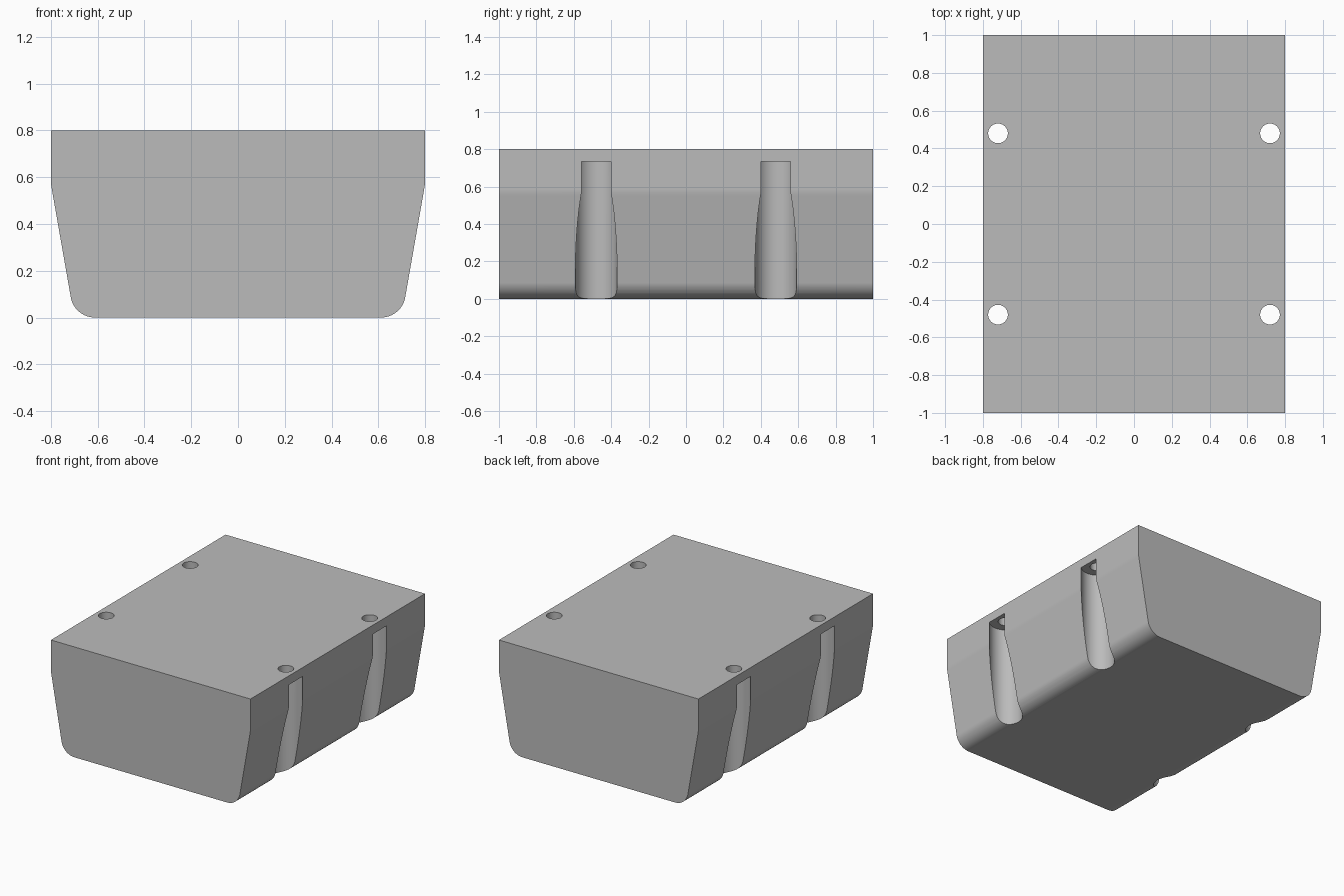
import bpy
import bmesh
import math
from mathutils import Vector

cube = bpy.data.objects.get("Cube")
if cube:
    bpy.data.objects.remove(cube, do_unlink=True)

grey = bpy.data.materials.new("light grey")
grey.use_nodes = True
colour = (0.5, 0.5, 0.5, 1)
grey.diffuse_color = colour
grey.node_tree.nodes["Principled BSDF"].inputs["Base Color"].default_value = colour


def fillet(prev, corner, nxt, radius, steps):
    """Points of an arc that rounds one profile corner."""
    a, b = (prev - corner).normalized(), (nxt - corner).normalized()
    half = a.angle(b) / 2
    centre = corner + (a + b).normalized() * radius / math.sin(half)
    start = corner + a * radius / math.tan(half) - centre
    end = corner + b * radius / math.tan(half) - centre
    sweep = math.pi - 2 * half
    return [centre + (start * math.sin((1 - i / steps) * sweep)
                      + end * math.sin(i / steps * sweep)) / math.sin(sweep)
            for i in range(steps + 1)]


def make_object(name, bm):
    bmesh.ops.recalc_face_normals(bm, faces=bm.faces)
    mesh = bpy.data.meshes.new(name)
    bm.to_mesh(mesh)
    bm.free()
    mesh.materials.append(grey)
    obj = bpy.data.objects.new(name, mesh)
    bpy.context.collection.objects.link(obj)
    return obj


# Block: tapered cross-section with rounded lower edges, extruded along y
top, bend, foot = Vector((0.8, 0.8)), Vector((0.8, 0.57)), Vector((0.7, 0))
side = [top] + fillet(top, bend, foot, 0.2, 4) + fillet(bend, foot, Vector((0, 0)), 0.105, 14)
outline = side + [Vector((-p.x, p.y)) for p in reversed(side)]
bm = bmesh.new()
cap = bm.faces.new([bm.verts.new((p.x, -1, p.y)) for p in outline])
sweep = bmesh.ops.extrude_face_region(bm, geom=[cap])
bmesh.ops.translate(bm, vec=(0, 2, 0),
                    verts=[v for v in sweep["geom"] if isinstance(v, bmesh.types.BMVert)])
block = make_object("tapered_block", bm)


# Cutters: wide side recesses and narrow through holes at the four corners
def cutter(name, radius, low, high):
    bm = bmesh.new()
    for x in (-0.72, 0.72):
        for y in (-0.48, 0.48):
            made = bmesh.ops.create_cone(bm, cap_ends=True, segments=64, radius1=radius,
                                         radius2=radius, depth=high - low)
            bmesh.ops.translate(bm, verts=made["verts"], vec=(x, y, (low + high) / 2))
    obj = make_object(name, bm)
    obj.hide_render = True
    return obj


bpy.context.view_layer.objects.active = block
block.select_set(True)
for tool in (cutter("recess_cutter", 0.112, -0.1, 0.735),
             cutter("screw_hole_cutter", 0.052, 0.6, 0.9)):
    cut = block.modifiers.new(tool.name, "BOOLEAN")
    cut.operation = "DIFFERENCE"
    cut.solver = "EXACT"
    cut.object = tool
    bpy.ops.object.modifier_apply(modifier=cut.name)
    bpy.data.objects.remove(tool, do_unlink=True)

# Smooth the curved walls, keep the edges crisp and the flats flat
bpy.ops.object.shade_smooth_by_angle(angle=math.radians(25))
weighted = block.modifiers.new("flat_normals", "WEIGHTED_NORMAL")
weighted.keep_sharp = True
